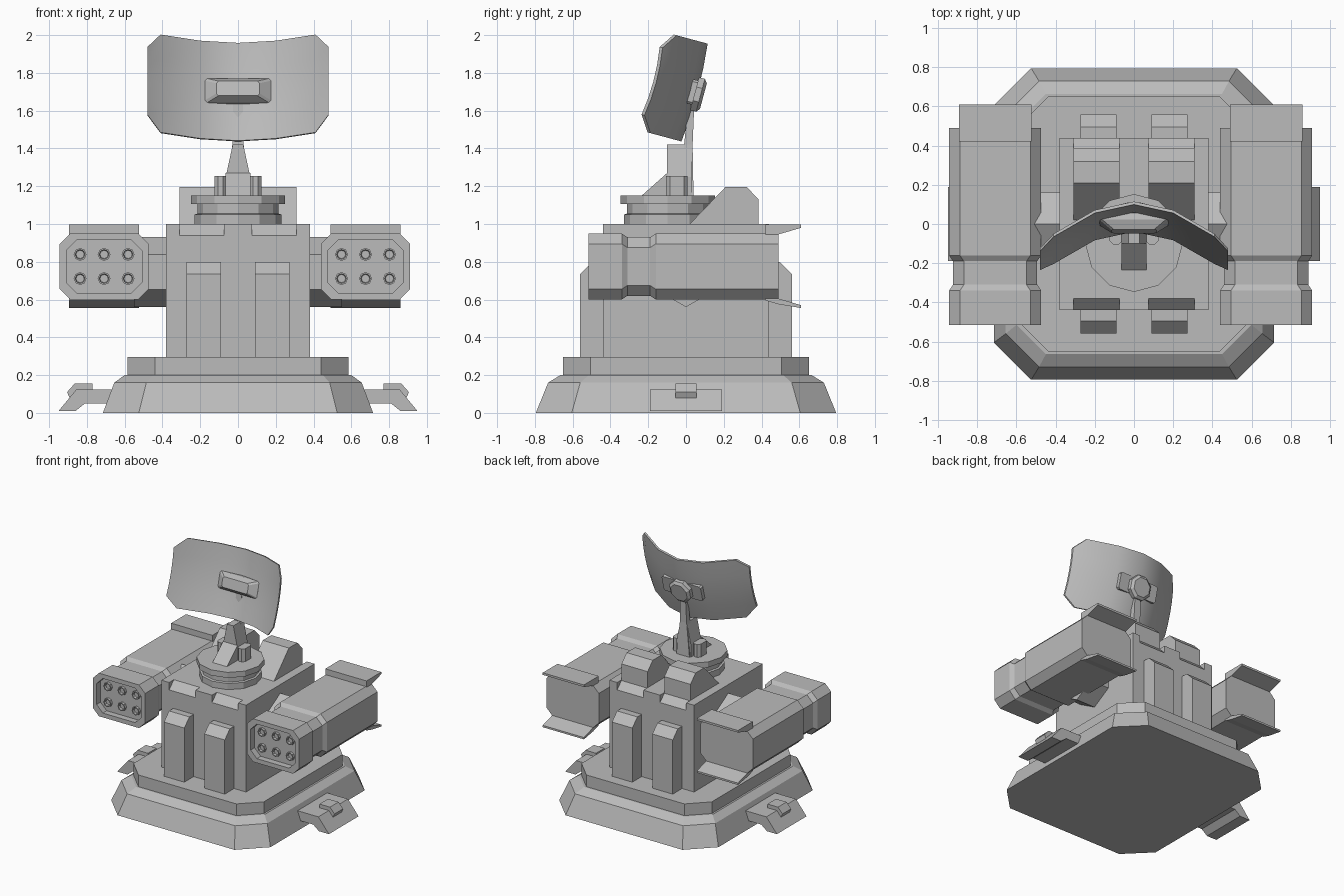
import bpy, bmesh, math
from mathutils import Vector

default = bpy.data.objects.get("Cube")
if default:
    bpy.data.objects.remove(default, do_unlink=True)

grey = bpy.data.materials.new("hull_grey")
grey.use_nodes = True
COLOUR = (0.5, 0.5, 0.5, 1)
grey.diffuse_color = COLOUR
grey.node_tree.nodes["Principled BSDF"].inputs["Base Color"].default_value = COLOUR


# Helpers
def finish(name, bm):
    bmesh.ops.remove_doubles(bm, verts=bm.verts, dist=1e-5)
    bmesh.ops.dissolve_degenerate(bm, edges=bm.edges, dist=1e-5)
    bmesh.ops.recalc_face_normals(bm, faces=bm.faces)
    mesh = bpy.data.meshes.new(name)
    bm.to_mesh(mesh)
    bm.free()
    mesh.materials.append(grey)
    obj = bpy.data.objects.new(name, mesh)
    bpy.context.collection.objects.link(obj)
    return obj


def loft(name, rings):
    """Skin a list of equal-sized rings and cap both ends."""
    bm = bmesh.new()
    rows = [[bm.verts.new(p) for p in ring] for ring in rings]
    n = len(rows[0])
    for a, b in zip(rows, rows[1:]):
        for i in range(n):
            j = (i + 1) % n
            bm.faces.new((a[i], a[j], b[j], b[i]))
    bm.faces.new(rows[0][::-1])
    bm.faces.new(rows[-1])
    return finish(name, bm)


def along(axis, value, profile):
    """Place a 2D profile in the plane across an axis."""
    k = "xyz".index(axis)
    return [tuple(list(p[:k]) + [value] + list(p[k:])) for p in profile]


def prism(name, axis, lo, hi, profile):
    return loft(name, [along(axis, lo, profile), along(axis, hi, profile)])


def octagon(hx, hy, c, cx=0, cy=0):
    pts = [(hx, -hy + c), (hx, hy - c), (hx - c, hy), (-hx + c, hy),
           (-hx, hy - c), (-hx, -hy + c), (-hx + c, -hy), (hx - c, -hy)]
    return [(cx + x, cy + y) for x, y in pts]


def rect(hx, y0, y1):
    return [(-hx, y0), (hx, y0), (hx, y1), (-hx, y1)]


def ngon(r, sides, cx=0, cy=0):
    return [(cx + r * math.sin(math.tau * i / sides),
             cy - r * math.cos(math.tau * i / sides)) for i in range(sides)]


# Stepped base
loft("base", [along("z", 0, octagon(0.715, 0.795, 0.19)),
              along("z", 0.16, octagon(0.655, 0.73, 0.17)),
              along("z", 0.2, octagon(0.6, 0.665, 0.15))])
prism("plinth", "z", 0.2, 0.295, octagon(0.585, 0.65, 0.145))

# Body with bevelled notches along its front and back top edges
def body_ring(x, cut):
    t = 0.44 - cut
    return along("x", x, [(-0.44, 0.29), (0.44, 0.29), (0.44, 0.94),
                          (t, 1), (-t, 1), (-0.44, 0.94)])

rings = [body_ring(-0.38, 0)]
for lo, hi in ((-0.31, -0.075), (0.075, 0.31)):
    rings += [body_ring(lo, 0), body_ring(lo, 0.06), body_ring(hi, 0.06), body_ring(hi, 0)]
rings.append(body_ring(0.38, 0))
loft("body", rings)

# Ribs, roof housings, side arms and ground feet
for s, side in ((1, "left"), (-1, "right")):
    for f, face in ((-1, "front"), (1, "back")):
        prism(f"{face}_rib_{side}", "x", s * 0.09, s * 0.273,
              [(f * 0.43, 0.29), (f * 0.56, 0.29), (f * 0.56, 0.735),
               (f * 0.495, 0.8), (f * 0.43, 0.8)])
    prism(f"roof_housing_{side}", "x", s * 0.075, s * 0.31,
          [(0.01, 0.99), (0.21, 1.197), (0.32, 1.197), (0.385, 1.13), (0.385, 0.99)])
    prism(f"side_arm_{side}", "x", s * 0.37, s * 0.55, ngon(0.185, 6, 0, 0.745))
    prism(f"foot_{side}", "y", -0.19, 0.19,
          [(s * x, z) for x, z in ((0.6, 0.125), (0.855, 0.125), (0.95, 0.01),
                                   (0.86, 0.01), (0.81, 0.05), (0.6, 0.05))])
    prism(f"foot_latch_{side}", "y", -0.055, 0.055,
          [(s * x, z) for x, z in ((0.77, 0.155), (0.865, 0.155), (0.905, 0.11),
                                   (0.89, 0.075), (0.77, 0.075))])


# Launcher pods
def pod(side, cx):
    cz, hw, hh, c = 0.775, 0.235, 0.175, 0.055

    def ring(y, inset):
        return along("y", y, octagon(hw - inset, hh - inset, c, cx, cz))

    loft(f"pod_{side}", [ring(-0.465, 0.035), ring(-0.515, 0.035), ring(-0.515, 0),
                         ring(-0.34, 0), ring(-0.31, 0.02), ring(-0.19, 0.02),
                         ring(-0.16, 0), ring(0.49, 0)])
    # Rear flaps above and below
    for f, level in ((1, "upper"), (-1, "lower")):
        prism(f"{level}_flap_{side}", "x", cx - 0.185, cx + 0.185,
              [(y, cz + f * h) for y, h in ((0.42, 0.17), (0.49, 0.17), (0.61, 0.205),
                                            (0.61, 0.222), (0.42, 0.222))]
              if f > 0 else
              [(y, cz + f * h) for y, h in ((0.42, 0.17), (0.49, 0.17), (0.61, 0.205),
                                            (0.61, 0.22), (0.49, 0.2), (0.42, 0.18))])
    # Launch tubes, three across and two high
    for col in (-1, 0, 1):
        for row in (-1, 1):
            x, z = cx + col * 0.127, cz + row * 0.064
            loft(f"launch_tube_{side}",
                 [along("y", y, ngon(r, 8, x, z)) for y, r in
                  ((-0.46, 0.034), (-0.485, 0.034), (-0.485, 0.026), (-0.467, 0.022))])

pod("left", 0.675)
pod("right", -0.709)

# Turntable
loft("turntable", [along("z", z, ngon(r, 12, 0, -0.097)) for z, r in
                   ((0.99, 0.23), (1.05, 0.23), (1.055, 0.215),
                    (1.105, 0.215), (1.105, 0.25), (1.15, 0.25))])
for s, side in ((1, "left"), (-1, "right")):
    prism(f"pivot_lug_{side}", "z", 1.14, 1.255,
          octagon(0.033, 0.057, 0.02, s * 0.092, -0.048))
prism("mast_wedge", "x", -0.065, 0.065, [(-0.235, 1.15), (-0.1, 1.27), (-0.05, 1.15)])
loft("mast", [along("z", 1.14, rect(0.065, -0.1, 0.03)),
              along("z", 1.25, rect(0.065, -0.1, 0.03)),
              along("z", 1.42, rect(0.028, -0.1, 0.03))])
loft("mast_arm", [along("z", 1.14, rect(0.06, -0.01, 0.04)),
                  along("z", 1.42, rect(0.03, -0.01, 0.035)),
                  along("z", 1.66, rect(0.025, 0.015, 0.045))])

# Dish assembly, built on a plane that leans back
TILT = math.radians(15)
CENTRE = Vector((0, 0.03, 1.7))
UP = Vector((0, math.sin(TILT), math.cos(TILT)))
OUT = Vector((0, -math.cos(TILT), math.sin(TILT)))


def on_dish(x, u, n):
    return CENTRE + Vector((x, 0, 0)) + UP * u + OUT * n


# Curved reflector: half width, half height, forward bend for each column
half = [(0.48, 0.185, 0.225), (0.41, 0.268, 0.17), (0.2, 0.268, 0.045)]
columns = [(-x, h, n) for x, h, n in half] + [(0, 0.268, 0.0)] + half[::-1]
bm = bmesh.new()
grid = [[bm.verts.new(on_dish(x, h * t, n - 0.015 * (1 - t * t)))
         for t in (-1, -0.5, 0, 0.5, 1)] for x, h, n in columns]
for a, b in zip(grid, grid[1:]):
    for i in range(len(a) - 1):
        bm.faces.new((a[i], a[i + 1], b[i + 1], b[i]))
thick = bmesh.ops.extrude_face_region(bm, geom=bm.faces[:], use_keep_orig=True)
bmesh.ops.translate(bm, vec=OUT * -0.016,
                    verts=[v for v in thick["geom"] if isinstance(v, bmesh.types.BMVert)])
dish = finish("dish", bm)
for o in bpy.context.selected_objects:
    o.select_set(False)
dish.select_set(True)
bpy.context.view_layer.objects.active = dish
bpy.ops.object.shade_smooth_by_angle(angle=math.radians(40))

# Receiver on the front and hub on the back
loft("receiver", [[on_dish(x, u, n) for x, u in octagon(hx, hu, 0.012)]
                  for n, hx, hu in ((-0.02, 0.175, 0.066), (0.025, 0.175, 0.066),
                                    (0.07, 0.115, 0.04))])
loft("hub", [[on_dish(x, u, n) for x, u in octagon(r, r, r * 0.586, 0, -0.006)]
             for n, r in ((-0.01, 0.09), (-0.05, 0.09), (-0.066, 0.07))])
